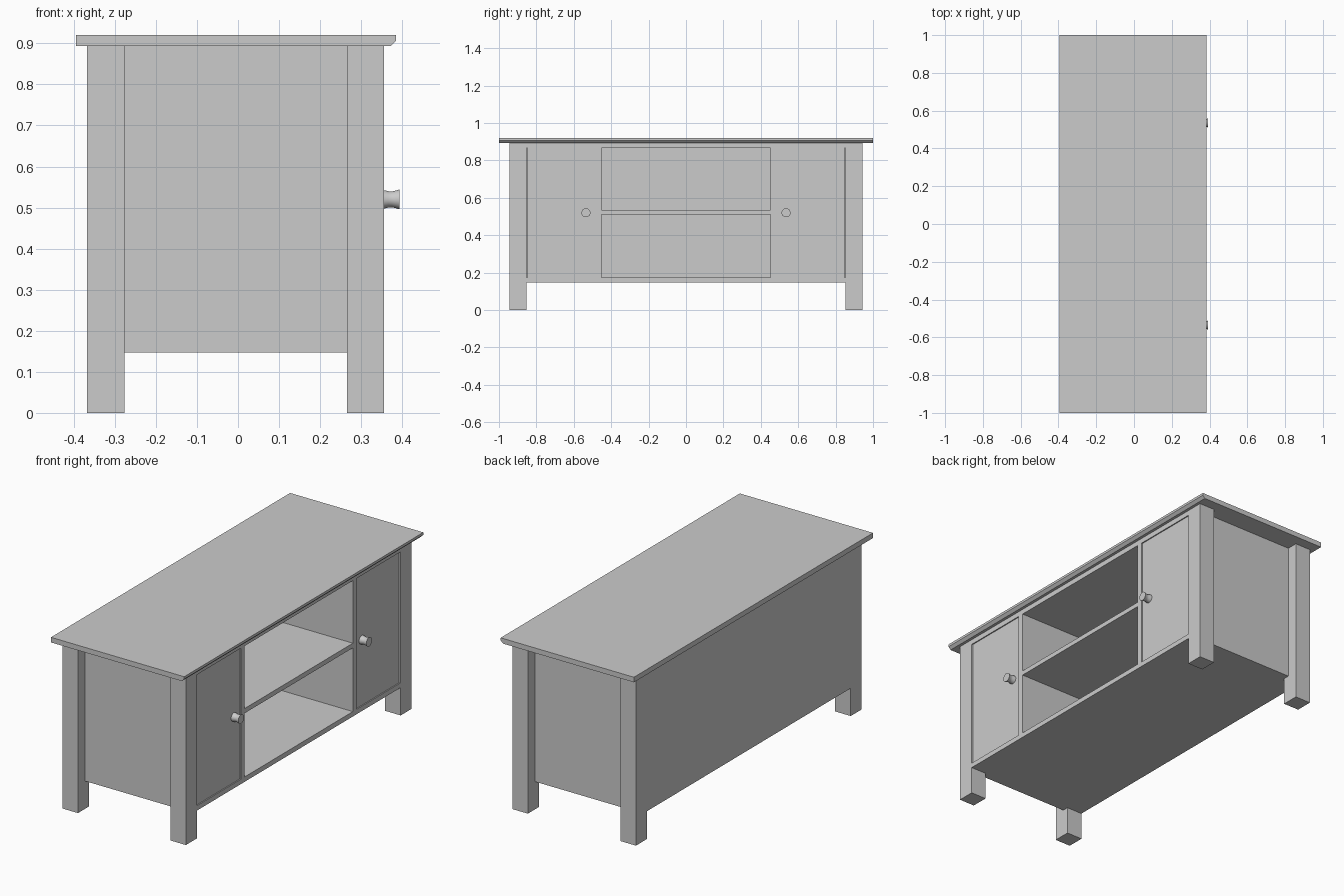
import bpy, bmesh, math
from mathutils import Matrix

if "Cube" in bpy.data.objects:
    bpy.data.objects.remove(bpy.data.objects["Cube"], do_unlink=True)

GREY = (0.6, 0.6, 0.6, 1)
paint = bpy.data.materials.new("grey_paint")
paint.use_nodes = True
paint.diffuse_color = GREY
paint.node_tree.nodes["Principled BSDF"].inputs["Base Color"].default_value = GREY


def finish(name, bm):
    bmesh.ops.recalc_face_normals(bm, faces=bm.faces)
    mesh = bpy.data.meshes.new(name)
    bm.to_mesh(mesh)
    bm.free()
    mesh.materials.append(paint)
    obj = bpy.data.objects.new(name, mesh)
    bpy.context.collection.objects.link(obj)
    return obj


def box(name, x, y, z):
    """Box from (min, max) pairs on each axis."""
    bm = bmesh.new()
    size = [b - a for a, b in (x, y, z)]
    mid = [(a + b) / 2 for a, b in (x, y, z)]
    bmesh.ops.create_cube(bm, size=1, matrix=Matrix.Translation(mid) @ Matrix.Diagonal((*size, 1)))
    return finish(name, bm)


def span(side, a, b):
    """Y range mirrored to the given side."""
    return tuple(sorted((side * a, side * b)))


BACK, FRONT = -0.368, 0.356
BASE, FLOOR, CEIL, BODY_TOP = 0.147, 0.173, 0.866, 0.893
LEG_IN, LEG_OUT, PANEL = 0.852, 0.944, 0.885
INNER_BACK = BACK + 0.02

# Table top with a chamfered lower front edge
bm = bmesh.new()
profile = [(-0.395, BODY_TOP), (0.371, BODY_TOP), (0.385, 0.907), (0.385, 0.92), (-0.395, 0.92)]
face = bm.faces.new([bm.verts.new((x, -1, z)) for x, z in profile])
ext = bmesh.ops.extrude_face_region(bm, geom=[face])
bmesh.ops.translate(bm, vec=(0, 2, 0), verts=[v for v in ext["geom"] if isinstance(v, bmesh.types.BMVert)])
finish("table_top", bm)

# Carcass: back, floor, ceiling and middle shelf
box("back_panel", (BACK, INNER_BACK), (-LEG_IN, LEG_IN), (BASE, BODY_TOP))
box("floor_board", (INNER_BACK, FRONT), (-LEG_IN, LEG_IN), (BASE, FLOOR))
box("ceiling_board", (INNER_BACK, FRONT), (-LEG_IN, LEG_IN), (CEIL, BODY_TOP))
box("middle_shelf", (INNER_BACK, FRONT), (-0.452, 0.452), (0.51, 0.535))

for side, label in ((-1, "right"), (1, "left")):
    # Legs and the side panel set back between them
    leg_y = span(side, LEG_IN, LEG_OUT)
    box(f"back_leg_{label}", (BACK, -0.276), leg_y, (0, BODY_TOP))
    box(f"front_leg_{label}", (0.265, FRONT), leg_y, (0, BODY_TOP))
    box(f"side_panel_{label}", (-0.276, 0.265), span(side, LEG_IN, PANEL), (BASE, BODY_TOP))

    # Divider and slightly recessed door
    box(f"divider_{label}", (INNER_BACK, FRONT), span(side, 0.452, 0.482), (FLOOR, CEIL))
    box(f"door_{label}", (0.325, FRONT - 0.006), span(side, 0.482, LEG_IN - 0.004), (FLOOR, CEIL))

    # Spool-shaped knob turned around the x axis
    bm = bmesh.new()
    outline = [(0.348, 0), (0.348, 0.023), (0.358, 0.022), (0.367, 0.0195),
               (0.376, 0.0195), (0.386, 0.022), (0.393, 0.024), (0.393, 0)]
    verts = [bm.verts.new((x, side * 0.535, 0.52 + r)) for x, r in outline]
    edges = [bm.edges.new(pair) for pair in zip(verts, verts[1:])]
    bmesh.ops.spin(bm, geom=verts + edges, cent=(0, side * 0.535, 0.52), axis=(1, 0, 0),
                   angle=math.tau, steps=24)
    bmesh.ops.remove_doubles(bm, verts=bm.verts, dist=0.0002)
    knob = finish(f"knob_{label}", bm)
    bpy.ops.object.select_all(action="DESELECT")
    knob.select_set(True)
    bpy.context.view_layer.objects.active = knob
    bpy.ops.object.shade_smooth_by_angle(angle=math.radians(35))
